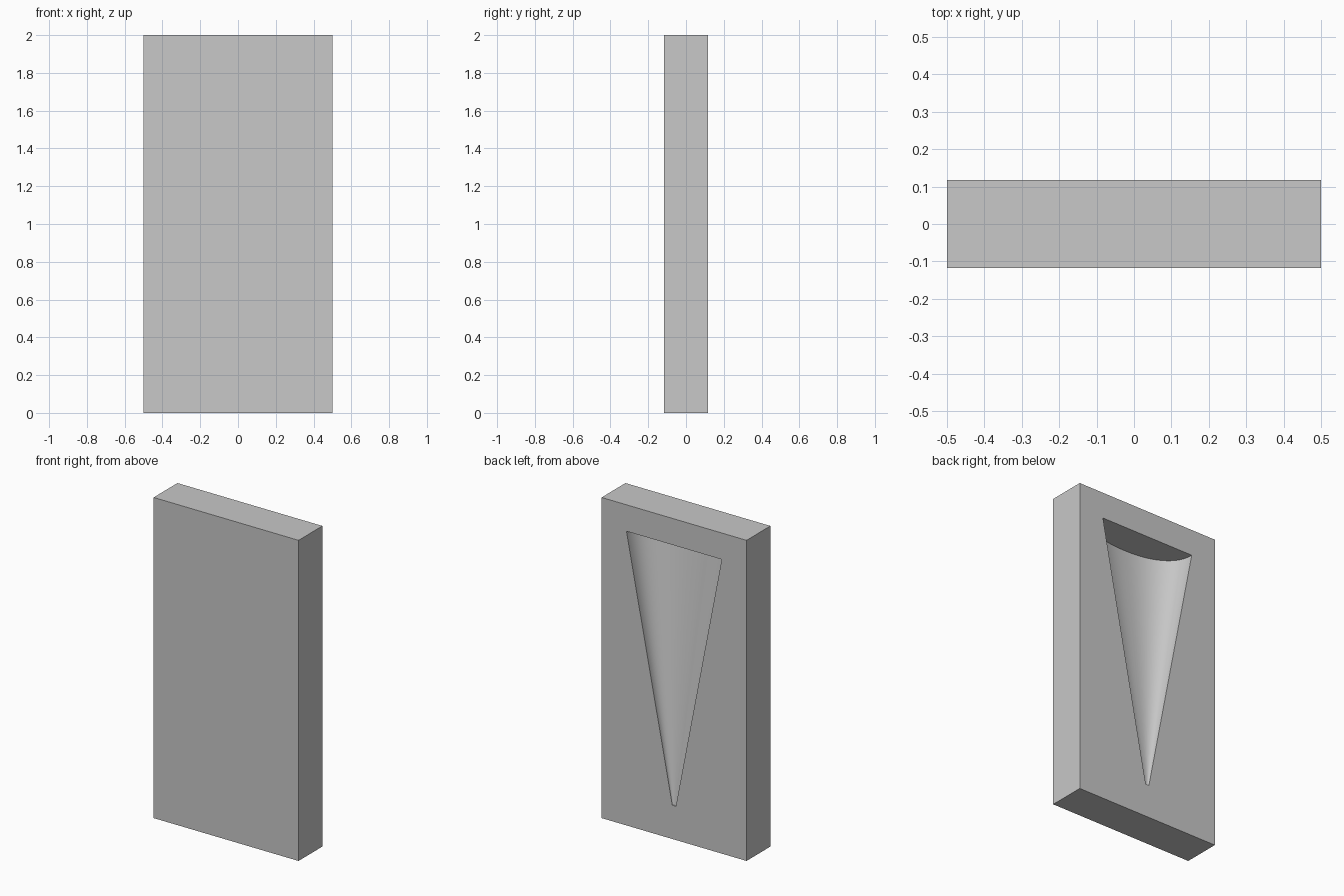
import bpy, bmesh, math

WIDTH, DEPTH, HEIGHT = 1.0, 0.235, 2.0
SIDES = 96
SQUARENESS = 2.3

default = bpy.data.objects.get("Cube")
if default:
    bpy.data.objects.remove(default, do_unlink=True)

# Single flat grey
grey = bpy.data.materials.new("light_grey")
grey.use_nodes = True
colour = (0.58, 0.58, 0.58, 1)
grey.diffuse_color = colour
grey.node_tree.nodes["Principled BSDF"].inputs["Base Color"].default_value = colour


def add_object(name, bm):
    bmesh.ops.recalc_face_normals(bm, faces=bm.faces)
    mesh = bpy.data.meshes.new(name)
    bm.to_mesh(mesh)
    bm.free()
    mesh.materials.append(grey)
    obj = bpy.data.objects.new(name, mesh)
    bpy.context.collection.objects.link(obj)
    return obj


def rounded_ring(bm, half_width, depth, z):
    """Slightly squared oval lying flat, centred on the slab's back face."""
    def bend(v):
        return math.copysign(abs(v) ** (2 / SQUARENESS), v)
    ring = []
    for i in range(SIDES):
        a = math.tau * (i + 0.5) / SIDES
        ring.append(bm.verts.new((half_width * bend(math.cos(a)),
                                  DEPTH / 2 + depth * bend(math.sin(a)), z)))
    return ring


# Upright slab
bm = bmesh.new()
bmesh.ops.create_cube(bm, size=1)
bmesh.ops.scale(bm, vec=(WIDTH, DEPTH, HEIGHT), verts=bm.verts)
bmesh.ops.translate(bm, vec=(0, 0, HEIGHT / 2), verts=bm.verts)
slab = add_object("slab", bm)

# Tapered cutter: flat on top, narrowing almost to a point below
bm = bmesh.new()
low = rounded_ring(bm, 0.012, 0.0075, 0.21)
high = rounded_ring(bm, 0.329, 0.205, 1.835)
for i in range(SIDES):
    j = (i + 1) % SIDES
    bm.faces.new((low[i], low[j], high[j], high[i]))
bm.faces.new(low)
bm.faces.new(high)
cutter = add_object("recess_cutter", bm)
cutter.hide_render = True

# Carve the tapered recess into the back
cut = slab.modifiers.new("recess", 'BOOLEAN')
cut.operation = 'DIFFERENCE'
cut.solver = 'EXACT'
cut.object = cutter

for obj in bpy.context.selected_objects:
    obj.select_set(False)
bpy.context.view_layer.objects.active = slab
slab.select_set(True)
bpy.ops.object.modifier_apply(modifier=cut.name)
bpy.data.objects.remove(cutter, do_unlink=True)
bpy.ops.object.shade_smooth_by_angle(angle=math.radians(30))
